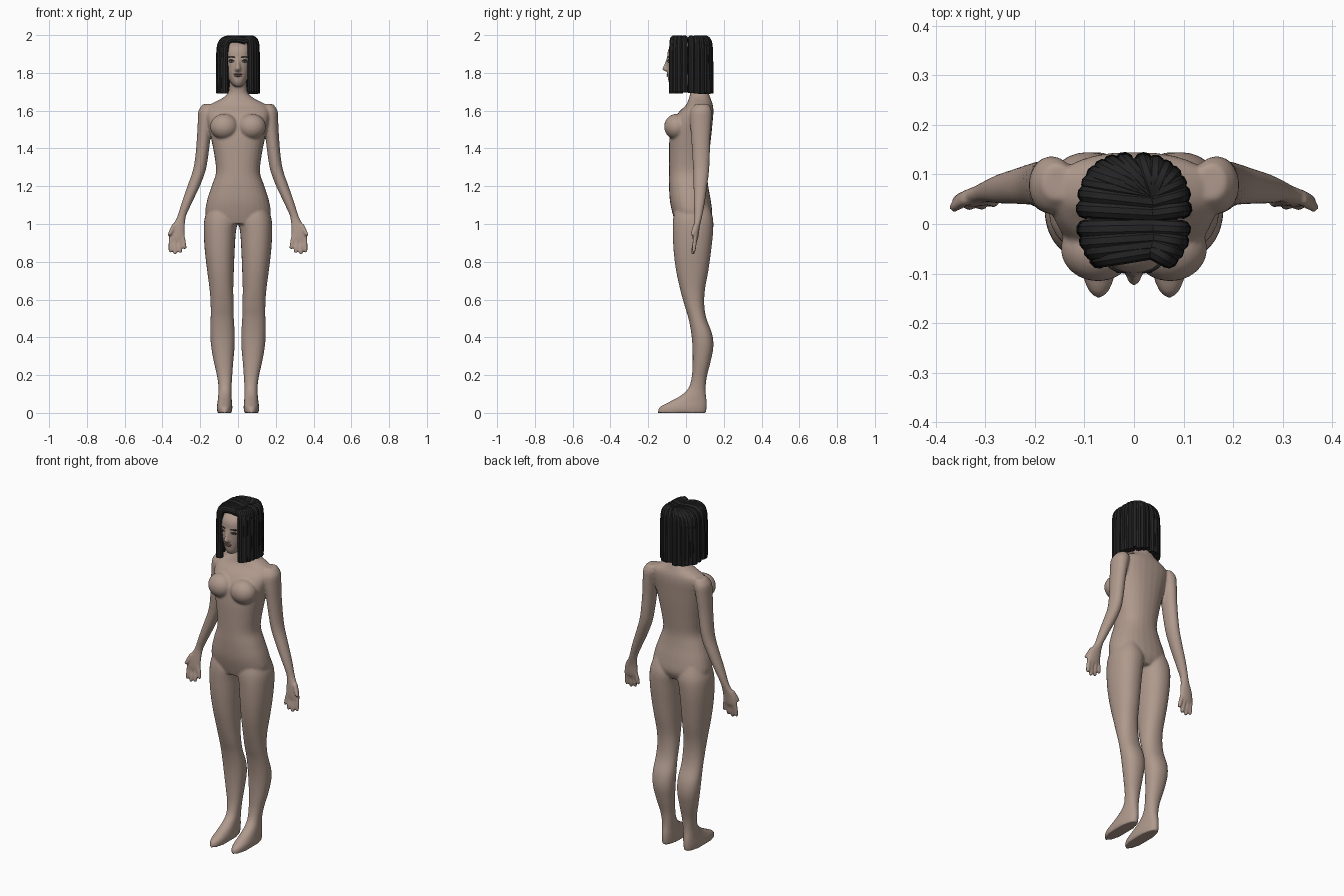
import bpy, bmesh, math, random
from mathutils import Matrix, Vector

if "Cube" in bpy.data.objects:
    bpy.data.objects.remove(bpy.data.objects["Cube"])

random.seed(4)


def material(name, rgb):
    m = bpy.data.materials.new(name)
    m.diffuse_color = (*rgb, 1)
    m.use_nodes = True
    m.node_tree.nodes["Principled BSDF"].inputs["Base Color"].default_value = m.diffuse_color
    return m


SKIN = material("skin", (0.43, 0.32, 0.265))
BLACK = material("black hair", (0.018, 0.018, 0.019))
WHITE = material("eye white", (0.55, 0.53, 0.5))
LIP = material("lip", (0.24, 0.14, 0.125))


def loft(bm, rows, n=28, power=2.0, steps=4):
    """Closed skin through horizontal rings; row = (z, x0, x1, y0, y1)."""
    rows = [Vector(r) for r in rows]
    pts = [rows[0]] + rows + [rows[-1]]
    fine = []
    for i in range(1, len(pts) - 2):
        a, b, c, d = pts[i - 1:i + 3]
        for k in range(steps):
            t = k / steps
            fine.append(0.5 * (2 * b + (c - a) * t + (2 * a - 5 * b + 4 * c - d) * t * t
                               + (3 * b - a - 3 * c + d) * t ** 3))
    fine.append(rows[-1])
    rings = []
    for z, x0, x1, y0, y1 in fine:
        ring = []
        for j in range(n):
            t = 2 * math.pi * j / n
            c, s = math.cos(t), math.sin(t)
            x = math.copysign(abs(c) ** (2 / power), c)
            y = math.copysign(abs(s) ** (2 / power), s)
            ring.append(bm.verts.new(((x0 + x1) / 2 + x * (x1 - x0) / 2,
                                      (y0 + y1) / 2 + y * (y1 - y0) / 2, z)))
        rings.append(ring)
    for p, q in zip(rings, rings[1:]):
        for j in range(n):
            k = (j + 1) % n
            bm.faces.new((p[j], p[k], q[k], q[j]))
    bm.faces.new(rings[0][::-1])
    bm.faces.new(rings[-1])


def mirrored(rows, s):
    return [(z, min(s * a, s * b), max(s * a, s * b), c, d) for z, a, b, c, d in rows]


def around(rows):
    """(z, cx, cy, rx, ry) to ring bounds."""
    return [(z, x - rx, x + rx, y - ry, y + ry) for z, x, y, rx, ry in rows]


def ball(bm, loc, rad, turn=0.0):
    m = Matrix.Translation(loc) @ Matrix.Rotation(turn, 4, 'Z') @ Matrix.Diagonal((*rad, 1))
    bmesh.ops.create_uvsphere(bm, u_segments=24, v_segments=14, radius=1, matrix=m)


def finish(bm, name, mat):
    bmesh.ops.recalc_face_normals(bm, faces=bm.faces)
    for f in bm.faces:
        f.smooth = True
    me = bpy.data.meshes.new(name)
    bm.to_mesh(me)
    bm.free()
    me.materials.append(mat)
    ob = bpy.data.objects.new(name, me)
    bpy.context.collection.objects.link(ob)
    return ob


body = bmesh.new()

# torso and neck: z, half width, front, back
torso = [(1.00, .12, -.055, .115), (1.05, .17, -.07, .138), (1.12, .165, -.085, .132),
         (1.20, .14, -.09, .118), (1.27, .117, -.09, .112), (1.35, .123, -.09, .12),
         (1.45, .142, -.088, .132), (1.53, .16, -.075, .14), (1.59, .168, -.04, .145),
         (1.63, .15, .0, .142), (1.665, .085, .015, .13), (1.70, .05, .022, .118),
         (1.77, .047, .01, .105)]
loft(body, [(z, -w, w, f, b) for z, w, f, b in torso], power=2.3)

# head and nose
head = [(1.728, .02, -.078, .02), (1.75, .041, -.092, .07), (1.79, .058, -.098, .10),
        (1.83, .068, -.10, .115), (1.87, .074, -.10, .118), (1.92, .073, -.095, .115),
        (1.95, .062, -.072, .10), (1.97, .04, -.03, .07)]
loft(body, [(z, -w, w, f, b) for z, w, f, b in head], power=2.5)
loft(body, [(1.808, -.012, .012, -.108, -.085), (1.818, -.015, .015, -.125, -.085),
            (1.845, -.010, .010, -.115, -.085), (1.88, -.008, .008, -.102, -.085)])

leg = [(1.10, .03, .15, -.05, .12), (1.03, .002, .177, -.068, .143), (.95, .012, .181, -.07, .143),
       (.85, .018, .175, -.065, .132), (.75, .022, .163, -.052, .118), (.65, .025, .15, -.03, .10),
       (.57, .023, .145, -.008, .097), (.50, .022, .145, .013, .108), (.42, .017, .147, .028, .138),
       (.35, .018, .142, .034, .145), (.27, .025, .128, .035, .13), (.19, .031, .11, .03, .11),
       (.13, .034, .103, .012, .104), (.09, .034, .105, -.03, .106), (.06, .032, .108, -.085, .11),
       (.03, .03, .112, -.14, .11), (.0, .032, .11, -.15, .106)]
arm = [(1.635, .155, .085, .03, .035), (1.60, .164, .08, .045, .056), (1.54, .173, .078, .04, .056),
       (1.45, .182, .078, .036, .05), (1.35, .193, .08, .034, .046), (1.28, .206, .08, .034, .042),
       (1.20, .235, .076, .033, .036), (1.12, .268, .071, .028, .03), (1.05, .295, .066, .023, .022),
       (1.02, .305, .062, .026, .019), (.98, .318, .055, .037, .017), (.93, .325, .05, .042, .015),
       (.912, .327, .048, .038, .012)]
# finger: root x, root z, tip x, tip y, tip z
fingers = [(.293, .94, .281, .042, .868), (.314, .93, .305, .036, .846), (.335, .93, .332, .035, .838),
           (.355, .94, .358, .04, .848), (.338, 1.0, .366, .032, .938)]
for s in (1, -1):
    loft(body, mirrored(leg, s), power=2.2)
    loft(body, mirrored(around(arm), s))
    for x, z, tx, ty, tz in fingers:
        rows = [(z + (tz - z) * t, x + (tx - x) * t, .05 + (ty - .05) * t, r, r)
                for t, r in ((0, .011), (.5, .0115), (.88, .0105), (1, .006))]
        loft(body, mirrored(around(rows), s), n=12)
    # chest
    ball(body, (s * .073, -.05, 1.515), (.075, .066, .068))

figure = finish(body, "body", SKIN)
rm = figure.modifiers.new("fuse", 'REMESH')
rm.mode = 'VOXEL'
rm.voxel_size = .0062
rm.use_smooth_shade = True
sm = figure.modifiers.new("soften", 'SMOOTH')
sm.factor = .5
sm.iterations = 5

# face details
lids, whites, irises = bmesh.new(), bmesh.new(), bmesh.new()
for s in (1, -1):
    ball(lids, (s * .033, -.0895, 1.863), (.019, .007, .0085), s * .35)
    ball(lids, (s * .035, -.090, 1.884), (.021, .006, .0035), s * .38)
    ball(whites, (s * .033, -.092, 1.861), (.014, .006, .005), s * .35)
    ball(irises, (s * .033, -.095, 1.861), (.005, .004, .005), s * .35)
finish(lids, "lashes_and_brows", BLACK)
finish(whites, "eye_whites", WHITE)
finish(irises, "irises", BLACK)
lips = bmesh.new()
ball(lips, (0, -.094, 1.793), (.023, .009, .0045))
ball(lips, (0, -.094, 1.784), (.019, .009, .005))
finish(lips, "lips", LIP)

# scalp under the strands
scalp = bmesh.new()
ball(scalp, (0, .025, 1.87), (.09, .095, .107))
finish(scalp, "scalp_hair", BLACK)

# hair strands from the side parting, over the head and down
curve = bpy.data.curves.new("hair_strands", 'CURVE')
curve.dimensions = '3D'
curve.bevel_depth = .02
curve.bevel_resolution = 3
curve.resolution_u = 6
curve.use_fill_caps = True
COUNT = 22
for i in range(COUNT):
    a = math.radians(40 + 280 * i / (COUNT - 1))
    sn, cs = math.sin(a), math.cos(a)
    ex = -.097 * math.copysign(abs(sn) ** .75, sn)
    ey = .018 - .107 * math.copysign(abs(cs) ** .75, cs)
    px, py = .04, max(-.06, min(.06, ey * .75))
    mix = lambda t, z: (px + (ex - px) * t, py + (ey - py) * t, z)
    low = 1.692 + random.uniform(-.005, .008)
    path = [mix(0, 1.968), mix(.45, 1.984), mix(.95, 1.972), mix(1, 1.90), mix(1, 1.80), mix(1.01, low)]
    sp = curve.splines.new('NURBS')
    sp.points.add(len(path) - 1)
    for p, co in zip(sp.points, path):
        p.co = (*co, 1)
        p.radius = random.uniform(.92, 1.05)
    sp.order_u = 3
    sp.use_endpoint_u = True
    sp.use_smooth = True
curve.materials.append(BLACK)
hair = bpy.data.objects.new("hair_strands", curve)
bpy.context.collection.objects.link(hair)
bpy.context.view_layer.objects.active = hair
hair.select_set(True)
bpy.ops.object.convert(target='MESH')
bpy.ops.object.shade_smooth_by_angle()
